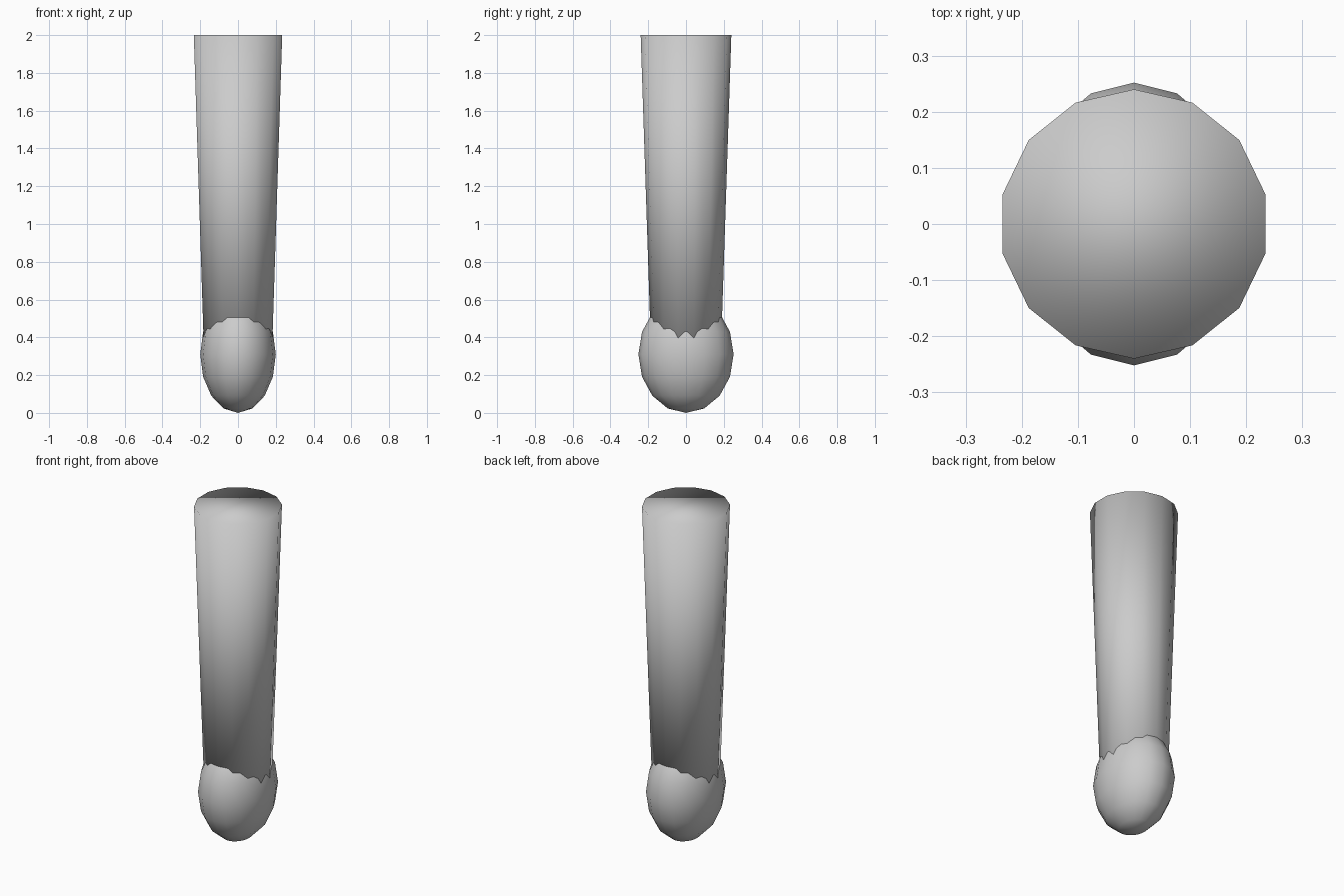
import bpy

cube = bpy.data.objects.get("Cube")
if cube:
    bpy.data.objects.remove(cube, do_unlink=True)

# Single plain grey
grey = bpy.data.materials.new("plain grey")
grey.use_nodes = True
colour = (0.6, 0.6, 0.6, 1.0)
grey.diffuse_color = colour
grey.node_tree.nodes["Principled BSDF"].inputs["Base Color"].default_value = colour


def finish(name):
    """Name the new object, smooth all of it and give it the grey."""
    obj = bpy.context.object
    obj.name = obj.data.name = name
    bpy.ops.object.transform_apply(location=False, rotation=False, scale=True)
    bpy.ops.object.shade_smooth()
    obj.data.materials.append(grey)
    return obj


# Tapered shaft, capped at both ends; its foot is buried in the rounded end
shaft_bottom, shaft_top = 0.3, 2.0
bpy.ops.mesh.primitive_cone_add(
    vertices=14, radius1=0.184, radius2=0.24, depth=shaft_top - shaft_bottom,
    end_fill_type='NGON', location=(0, 0, (shaft_bottom + shaft_top) / 2))
finish("shaft")

# Rounded end, an ellipsoid wider from front to back
bpy.ops.mesh.primitive_uv_sphere_add(
    segments=16, ring_count=8, radius=1, location=(0, 0, 0.31))
bpy.context.object.scale = (0.2, 0.252, 0.31)
finish("rounded_end")
